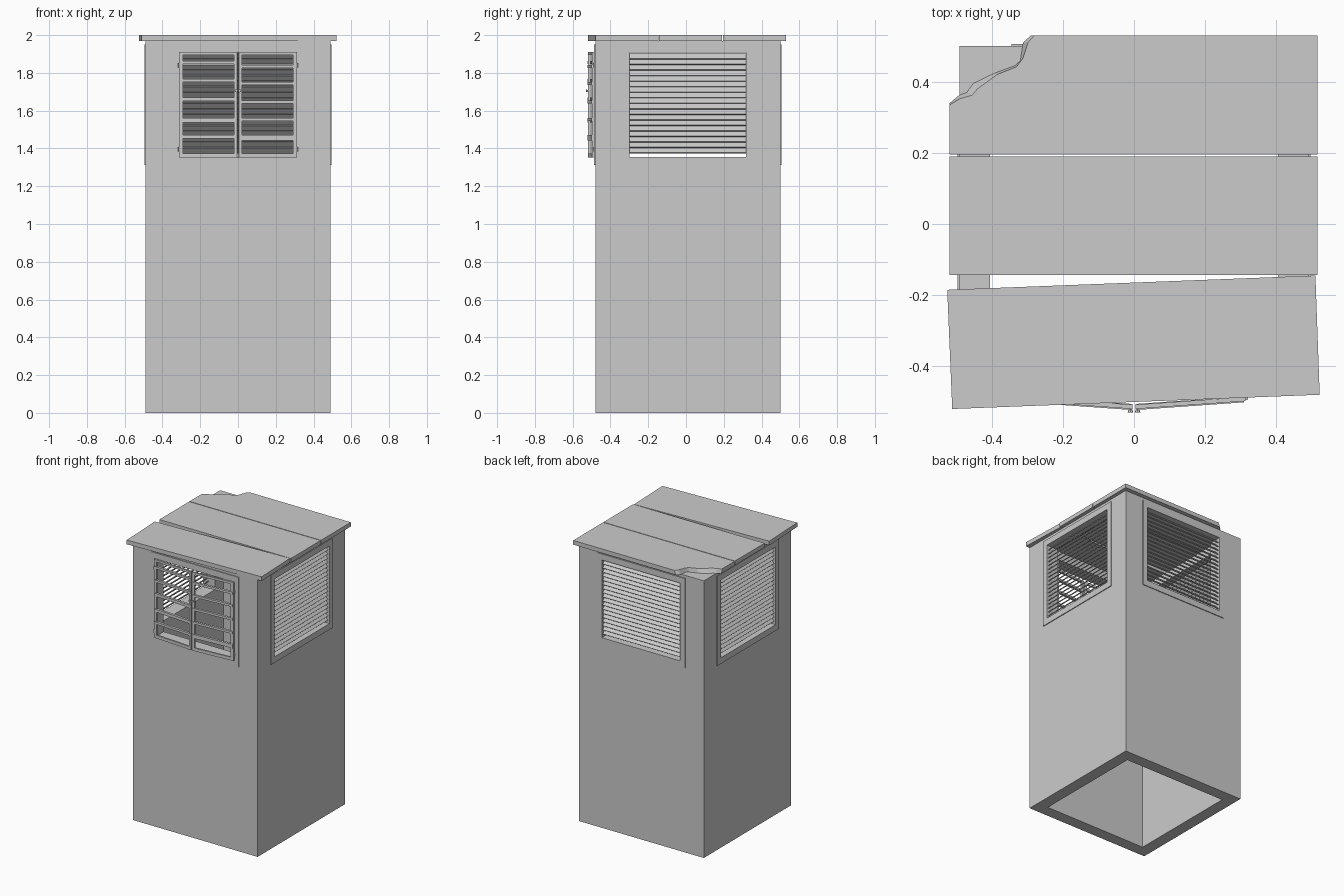
import bpy, bmesh
from math import radians, atan2
from mathutils import Matrix, Vector

if "Cube" in bpy.data.objects:
    bpy.data.objects.remove(bpy.data.objects["Cube"])

CY, H = 0.01, 0.49            # centre y and half width of the tower
Z0, Z1, HALF = 1.355, 1.907, 0.308   # window opening


def add_box(bm, x0, x1, y0, y1, z0, z1, mat=Matrix()):
    size = Matrix.Diagonal((x1 - x0, y1 - y0, z1 - z0, 1))
    pos = Matrix.Translation(((x0 + x1) / 2, (y0 + y1) / 2, (z0 + z1) / 2))
    bmesh.ops.create_cube(bm, size=1, matrix=mat @ pos @ size)


def make(name, bm, mat=Matrix()):
    bmesh.ops.recalc_face_normals(bm, faces=bm.faces)
    me = bpy.data.meshes.new(name)
    bm.to_mesh(me)
    bm.free()
    ob = bpy.data.objects.new(name, me)
    bpy.context.collection.objects.link(ob)
    ob.matrix_world = mat
    return ob


def box(name, *dims):
    bm = bmesh.new()
    add_box(bm, *dims)
    return make(name, bm)


def slab(name, top, bottom, z0, z1):
    # plank from a top and a bottom outline
    bm = bmesh.new()
    t = [bm.verts.new((x, y, z1)) for x, y in top]
    b = [bm.verts.new((x, y, z0)) for x, y in bottom]
    bm.faces.new(t)
    bm.faces.new(b[::-1])
    for i in range(len(t)):
        j = (i + 1) % len(t)
        bm.faces.new((t[i], b[i], b[j], t[j]))
    bmesh.ops.triangulate(bm, faces=[f for f in bm.faces if len(f.verts) > 4])
    return make(name, bm)


# hollow tower, open at top and bottom, with a window in each wall
tower = box("tower_walls", -H, H, CY - H, CY + H, 0, 1.97)
I = 0.405
cutters = [box("cut_inside", -I, I, CY - I, CY + I, -0.5, 2.5),
           box("cut_side_windows", -1, 1, CY - HALF, CY + HALF, Z0, Z1),
           box("cut_end_windows", -HALF, HALF, -1, 1, Z0, Z1)]
for c in cutters:
    m = tower.modifiers.new(c.name, 'BOOLEAN')
    m.operation, m.solver, m.object = 'DIFFERENCE', 'EXACT', c
bpy.context.view_layer.objects.active = tower
for m in list(tower.modifiers):
    bpy.ops.object.modifier_apply(modifier=m.name)
for c in cutters:
    bpy.data.objects.remove(c)

# window frames on all walls, louvres on all but the front
for name, ang in (("front", 0), ("right", 90), ("back", 180), ("left", 270)):
    mat = (Matrix.Translation((0, CY, 0)) @ Matrix.Rotation(radians(ang), 4, 'Z')
           @ Matrix.Translation((0, -H, 0)))
    bm = bmesh.new()
    o = 0.345
    for s in (-1, 1):
        a, b = sorted((s * HALF, s * o))
        add_box(bm, a, b, -0.006, 0.01, 1.312, 1.95)
    add_box(bm, -HALF, HALF, -0.006, 0.01, Z1, 1.95)
    add_box(bm, -HALF, HALF, -0.006, 0.01, 1.312, Z0)
    make(name + "_window_frame", bm, mat)
    if name == "front":
        continue
    bm = bmesh.new()
    for i in range(18):
        tilt = (Matrix.Translation((0, 0.022, 1.39 + i * 0.0293))
                @ Matrix.Rotation(radians(45), 4, 'X'))
        add_box(bm, -HALF, HALF, -0.021, 0.021, -0.003, 0.003, tilt)
    make(name + "_louvres", bm, mat)

# barred doors, slightly ajar, hinged at the outer edges
rails = {-1: [(1.846, 1.862), (1.751, 1.767), (1.65, 1.671), (1.538, 1.56), (1.453, 1.47)],
         1: [(1.825, 1.841), (1.735, 1.751), (1.639, 1.655), (1.544, 1.56), (1.443, 1.47)]}
for s, name in ((-1, "left"), (1, "right")):
    # local x runs from the hinge towards the centre
    mat = (Matrix.Translation((s * 0.313, -0.492, 0))
           @ Matrix.Diagonal((-s, 1, 1, 1))
           @ Matrix.Rotation(-atan2(0.022, 0.31), 4, 'Z'))
    bm = bmesh.new()
    for a, b in ((0, 0.022), (0.292, 0.31)):
        add_box(bm, a, b, -0.006, 0.006, 1.352, 1.91, mat)
    for z0, z1 in ((1.894, 1.91), (1.352, 1.374)):
        add_box(bm, 0.022, 0.292, -0.006, 0.006, z0, z1, mat)
    for z0, z1 in rails[s]:
        add_box(bm, 0.004, 0.306, -0.009, 0.008, z0, z1, mat)
    make(name + "_door", bm)
    # hinges
    bm = bmesh.new()
    for z in (1.84, 1.395):
        bmesh.ops.create_cone(bm, cap_ends=True, segments=8, radius1=0.004, radius2=0.004,
                              depth=0.024, matrix=Matrix.Translation((s * 0.317, -0.491, z)))
    make(name + "_hinges", bm)
    # knob
    bm = bmesh.new()
    bmesh.ops.create_cone(bm, cap_ends=True, segments=8, radius1=0.004, radius2=0.008, depth=0.012,
                          matrix=Matrix.Translation((s * 0.01, -0.524, 1.705))
                          @ Matrix.Rotation(radians(90), 4, 'X'))
    make(name + "_knob", bm)

# roof planks: a skewed front one, a straight middle one, a broken back one
front = [(-0.525, -0.185), (-0.511, -0.52), (0.522, -0.48), (0.51, -0.145)]
slab("roof_plank_front", front, front, 1.97, 2.0)
box("roof_plank_middle", -0.518, 0.516, -0.143, 0.19, 1.97, 2.0)
rim = [(-0.518, 0.195), (0.516, 0.195), (0.516, 0.53)]
top = rim + [(-0.28, 0.53), (-0.298, 0.51), (-0.313, 0.465), (-0.33, 0.442), (-0.385, 0.42),
             (-0.44, 0.38), (-0.455, 0.362), (-0.49, 0.352), (-0.518, 0.335)]
low = rim + [(-0.29, 0.53), (-0.312, 0.51), (-0.32, 0.455), (-0.335, 0.445), (-0.39, 0.425),
             (-0.452, 0.395), (-0.47, 0.37), (-0.492, 0.362), (-0.518, 0.34)]
slab("roof_plank_back", top, low, 1.97, 2.0)
